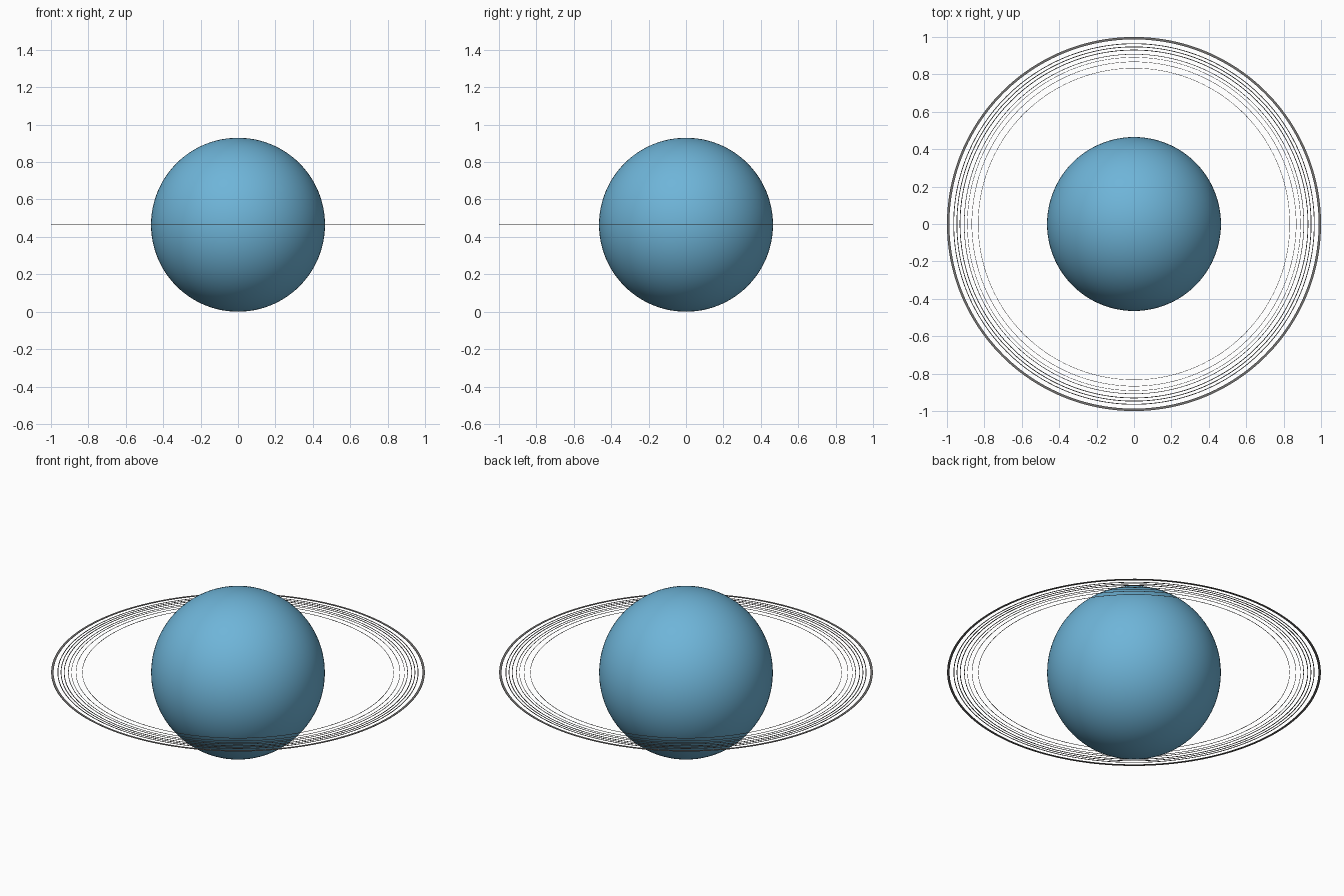
import bpy, bmesh, math

if "Cube" in bpy.data.objects:
    bpy.data.objects.remove(bpy.data.objects["Cube"])

R = 0.465      # planet radius
ZC = 0.467     # ring plane height


def material(name, rgb):
    m = bpy.data.materials.new(name)
    m.diffuse_color = (*rgb, 1)
    m.use_nodes = True
    m.node_tree.nodes["Principled BSDF"].inputs["Base Color"].default_value = m.diffuse_color
    return m


blue = material("pale_blue", (0.157, 0.46, 0.69))
grey = material("ring_grey", (0.17, 0.165, 0.16))

# Planet globe
bpy.ops.mesh.primitive_uv_sphere_add(segments=96, ring_count=48, radius=R, location=(0, 0, R))
planet = bpy.context.object
planet.name = "planet"
planet.data.materials.append(blue)
bpy.ops.object.shade_smooth()


# Thin flat ring with a rectangular section
def ring(name, outer, width, thick=0.002, n=192):
    bm = bmesh.new()
    inner = outer - width
    section = [(inner, -thick / 2), (outer, -thick / 2), (outer, thick / 2), (inner, thick / 2)]
    loops = []
    for i in range(n):
        a = 2 * math.pi * i / n
        loops.append([bm.verts.new((r * math.cos(a), r * math.sin(a), z)) for r, z in section])
    for i in range(n):
        a, b = loops[i], loops[(i + 1) % n]
        for k in range(4):
            bm.faces.new((a[k], b[k], b[(k + 1) % 4], a[(k + 1) % 4]))
    bmesh.ops.recalc_face_normals(bm, faces=bm.faces)
    me = bpy.data.meshes.new(name)
    bm.to_mesh(me)
    bm.free()
    me.materials.append(grey)
    ob = bpy.data.objects.new(name, me)
    ob.location.z = ZC
    bpy.context.collection.objects.link(ob)


# Outer bright ring, then the narrow inner rings
ring("outer_ring", 1.0, 0.013)
for i, (r, w) in enumerate([(0.966, 0.004), (0.949, 0.004), (0.932, 0.004), (0.909, 0.003),
                            (0.892, 0.002), (0.868, 0.002), (0.834, 0.002)]):
    ring(f"narrow_ring_{i + 1}", r, w)
